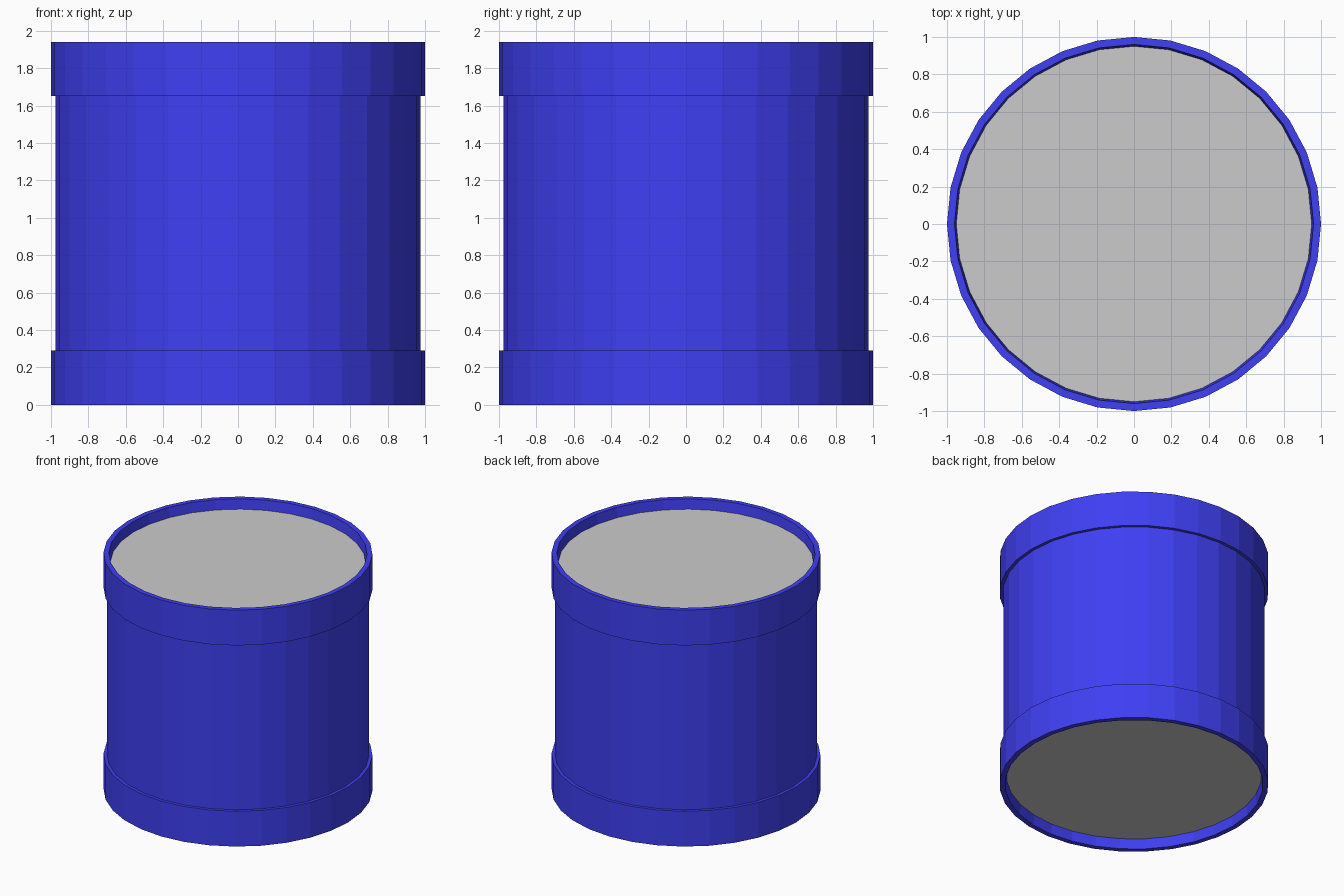
import bpy, bmesh
from math import cos, sin, tau

if "Cube" in bpy.data.objects:
    bpy.data.objects.remove(bpy.data.objects["Cube"])

SIDES = 32
HEIGHT = 1.94
RIM_H = 0.29      # height of each hoop
RECESS = 0.08     # how far the skins sit inside the hoops

blue = bpy.data.materials.new("blue_paint")
blue.diffuse_color = (0.05, 0.05, 0.9, 1)
blue.use_nodes = True
blue.node_tree.nodes["Principled BSDF"].inputs["Base Color"].default_value = blue.diffuse_color


def lathe(name, profile, closed, mat=None):
    """Revolve an (r, z) profile round z; open profiles get end caps."""
    bm = bmesh.new()
    rings = []
    for r, z in profile:
        rings.append([bm.verts.new((r * cos(tau * i / SIDES), r * sin(tau * i / SIDES), z))
                      for i in range(SIDES)])
    pairs = list(zip(rings, rings[1:]))
    if closed:
        pairs.append((rings[-1], rings[0]))
    else:
        bm.faces.new(rings[0])
        bm.faces.new(rings[-1])
    for a, b in pairs:
        for i in range(SIDES):
            j = (i + 1) % SIDES
            bm.faces.new((a[i], a[j], b[j], b[i]))
    bmesh.ops.recalc_face_normals(bm, faces=bm.faces)
    mesh = bpy.data.meshes.new(name)
    bm.to_mesh(mesh)
    bm.free()
    obj = bpy.data.objects.new(name, mesh)
    bpy.context.collection.objects.link(obj)
    if mat:
        mesh.materials.append(mat)
    return obj


# Shell between the two hoops
lathe("drum_shell", [(0.975, RIM_H - 0.05), (0.975, HEIGHT - RIM_H + 0.05)], False, blue)

# Hoop and recessed skin at each end, mirrored about mid height
hoop = [(0.945, RIM_H), (1.0, RIM_H), (1.0, 0), (0.96, 0), (0.95, RECESS)]
skin = [(0.952, RECESS), (0.952, RECESS + 0.03)]
for end, flip in (("bottom", False), ("top", True)):
    def place(points):
        return [(r, HEIGHT - z if flip else z) for r, z in points]
    lathe(end + "_hoop", place(hoop), True, blue)
    lathe(end + "_skin", place(skin), False)
